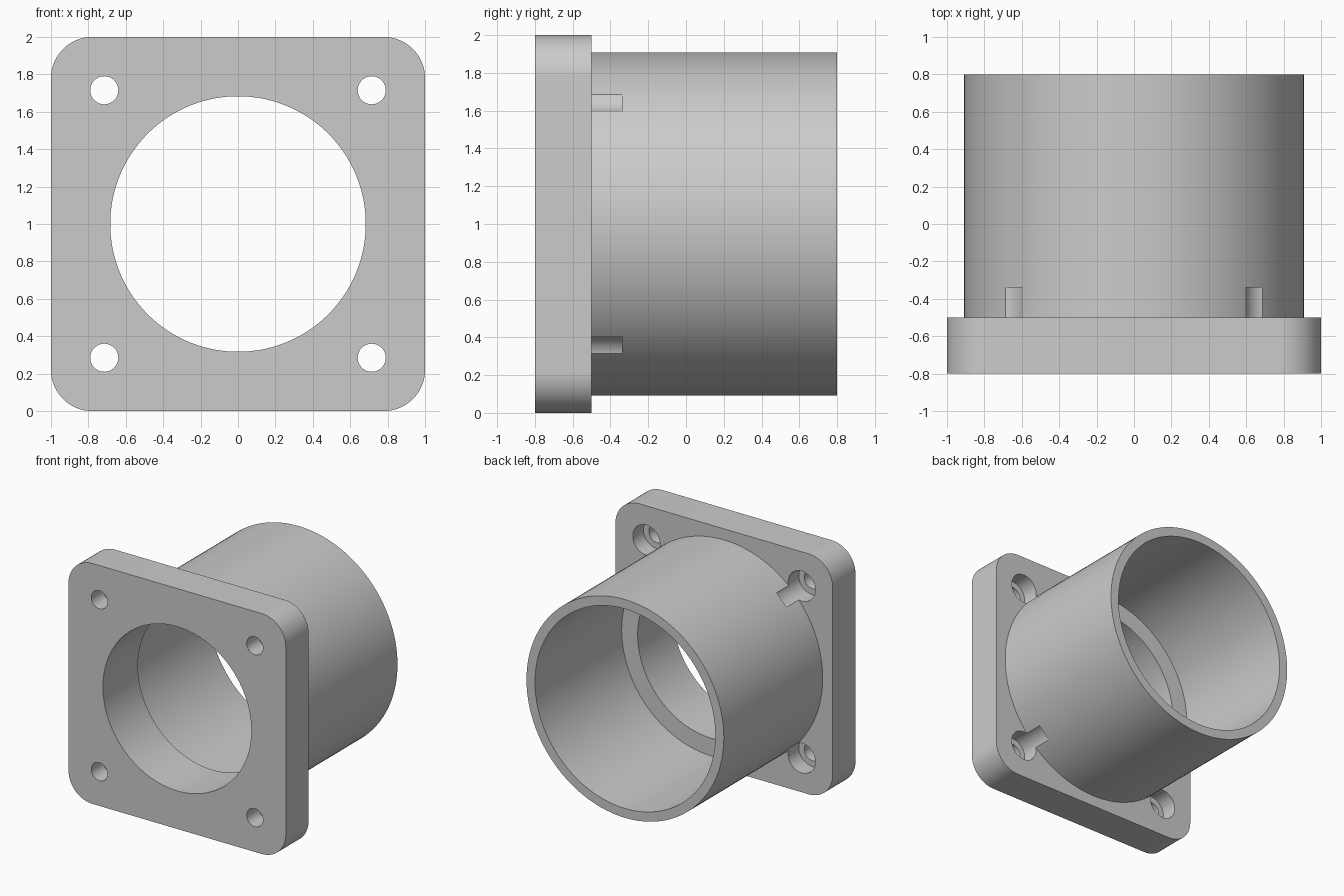
import bpy
import bmesh
import math
from mathutils import Matrix

if "Cube" in bpy.data.objects:
    bpy.data.objects.remove(bpy.data.objects["Cube"], do_unlink=True)

FRONT, FLANGE_BACK, LEDGE, BACK = -0.8, -0.5, -0.34, 0.8
CENTRE_Z = 1.0
BOLT = 0.715

grey = bpy.data.materials.new("plain grey")
grey.use_nodes = True
grey.diffuse_color = (0.6, 0.6, 0.6, 1)
grey.node_tree.nodes["Principled BSDF"].inputs["Base Color"].default_value = (0.6, 0.6, 0.6, 1)


def add_object(name, bm):
    mesh = bpy.data.meshes.new(name)
    bm.to_mesh(mesh)
    bm.free()
    mesh.materials.append(grey)
    obj = bpy.data.objects.new(name, mesh)
    bpy.context.collection.objects.link(obj)
    return obj


def cylinder(name, radius, y0, y1, x=0, z=CENTRE_Z, sides=128):
    """Solid cylinder along y from y0 to y1."""
    bm = bmesh.new()
    place = Matrix.Translation((x, (y0 + y1) / 2, z)) @ Matrix.Rotation(math.pi / 2, 4, "X")
    bmesh.ops.create_cone(bm, cap_ends=True, segments=sides, radius1=radius,
                          radius2=radius, depth=y1 - y0, matrix=place)
    return add_object(name, bm)


def combine(body, tool, operation):
    """Apply a boolean and discard its tool."""
    tool.hide_render = True
    mod = body.modifiers.new(operation.lower(), "BOOLEAN")
    mod.operation, mod.solver, mod.object = operation, "EXACT", tool
    bpy.context.view_layer.objects.active = body
    bpy.ops.object.modifier_apply(modifier=mod.name)
    bpy.data.objects.remove(tool, do_unlink=True)


# Square flange with rounded corners
bm = bmesh.new()
place = Matrix.Translation((0, (FRONT + FLANGE_BACK) / 2, CENTRE_Z))
bmesh.ops.create_cube(bm, size=1, matrix=place @ Matrix.Diagonal((2, FLANGE_BACK - FRONT, 2, 1)))
corners = [e for e in bm.edges if abs(e.verts[0].co.y - e.verts[1].co.y) > 0.1]
bmesh.ops.bevel(bm, geom=corners, offset=0.22, segments=16, profile=0.5, affect="EDGES")
body = add_object("flanged_tube", bm)

# Round tube joined to the flange, with a stepped bore
combine(body, cylinder("tube", 0.908, -0.65, BACK), "UNION")
combine(body, cylinder("wide_bore", 0.83, LEDGE, BACK + 0.1), "DIFFERENCE")
combine(body, cylinder("narrow_bore", 0.683, FRONT - 0.1, LEDGE + 0.1), "DIFFERENCE")

# Bolt holes with counterbores that notch the tube
for sx in (-1, 1):
    for sz in (-1, 1):
        x, z = sx * BOLT, CENTRE_Z + sz * BOLT
        combine(body, cylinder("counterbore", 0.125, -0.64, LEDGE, x, z, 48), "DIFFERENCE")
        combine(body, cylinder("bolt_hole", 0.075, FRONT - 0.1, -0.55, x, z, 48), "DIFFERENCE")

# Smooth curved walls, sharp rims
bpy.ops.object.select_all(action="DESELECT")
body.select_set(True)
bpy.context.view_layer.objects.active = body
bpy.ops.object.shade_smooth_by_angle(angle=math.radians(30))
